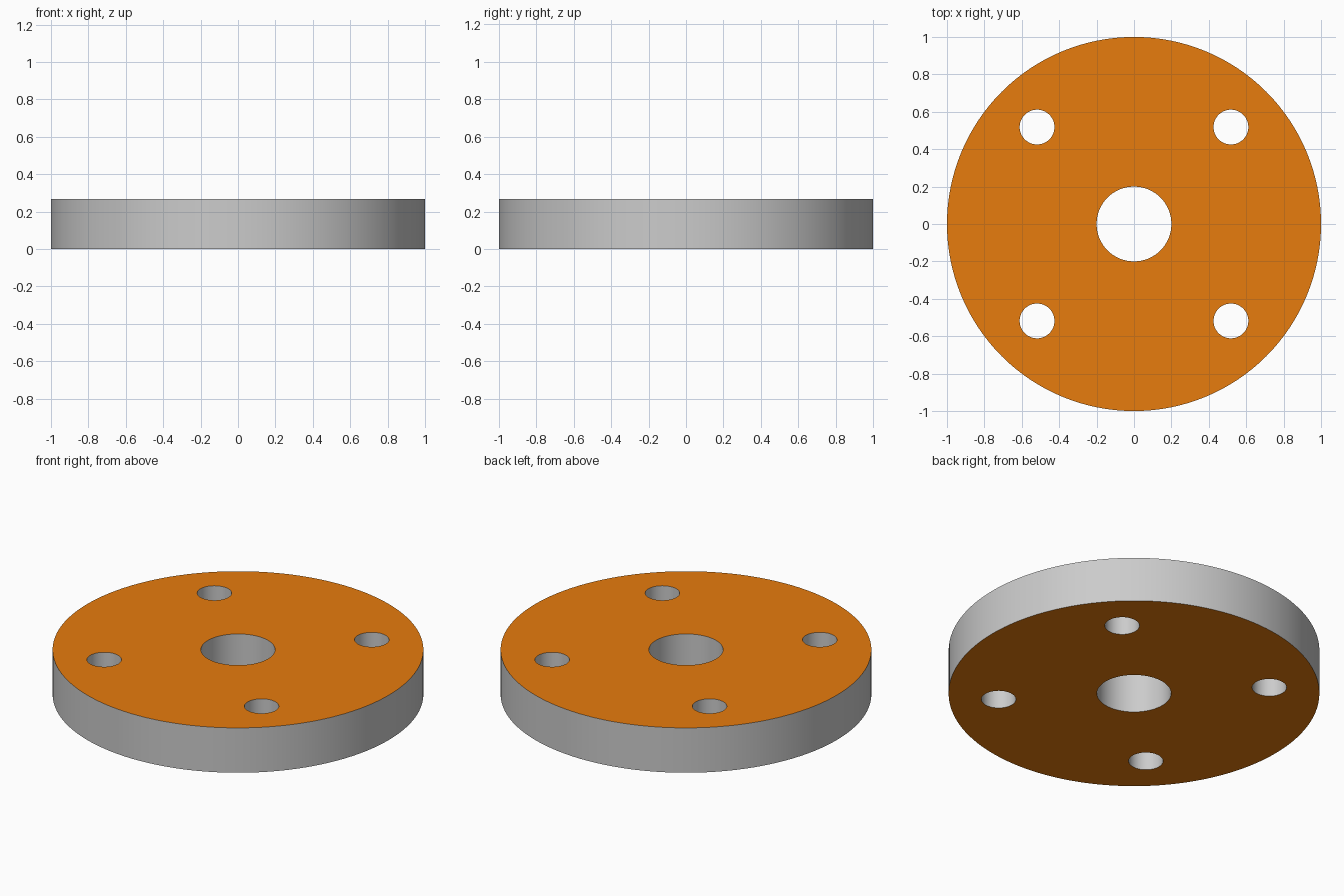
import bpy
from math import cos, sin, pi, radians

if "Cube" in bpy.data.objects:
    bpy.data.objects.remove(bpy.data.objects["Cube"])

RADIUS, HEIGHT = 1.0, 0.267
BORE_R = 0.2
BOLT_R, BOLT_CIRCLE, BOLT_COUNT = 0.093, 0.733, 4


def cylinder(name, radius, depth, x=0, y=0, sides=128):
    bpy.ops.mesh.primitive_cylinder_add(
        vertices=sides, radius=radius, depth=depth, location=(x, y, HEIGHT / 2))
    obj = bpy.context.object
    obj.name = name
    return obj


# Round plate
plate = cylinder("flange_plate", RADIUS, HEIGHT)

# Centre bore and four bolt holes
cutters = [cylinder("bore_cutter", BORE_R, HEIGHT * 2, sides=96)]
for i in range(BOLT_COUNT):
    a = pi / 4 + i * 2 * pi / BOLT_COUNT
    cutters.append(cylinder("bolt_hole_cutter", BOLT_R, HEIGHT * 2,
                            BOLT_CIRCLE * cos(a), BOLT_CIRCLE * sin(a), 64))

bpy.ops.object.select_all(action='DESELECT')
plate.select_set(True)
bpy.context.view_layer.objects.active = plate
for cutter in cutters:
    cutter.hide_render = True
    mod = plate.modifiers.new("hole", 'BOOLEAN')
    mod.operation = 'DIFFERENCE'
    mod.solver = 'EXACT'
    mod.object = cutter
    bpy.ops.object.modifier_apply(modifier=mod.name)
    bpy.data.objects.remove(cutter)

# Orange flat faces, bare grey rim and hole walls
orange = bpy.data.materials.new("orange_face")
orange.diffuse_color = (0.8, 0.2, 0.004, 1)
orange.use_nodes = True
orange.node_tree.nodes["Principled BSDF"].inputs["Base Color"].default_value = orange.diffuse_color
mesh = plate.data
mesh.materials.clear()
mesh.materials.append(None)
mesh.materials.append(orange)
for face in mesh.polygons:
    face.material_index = 1 if abs(face.normal.z) > 0.5 else 0

bpy.ops.object.shade_smooth_by_angle(angle=radians(30))
